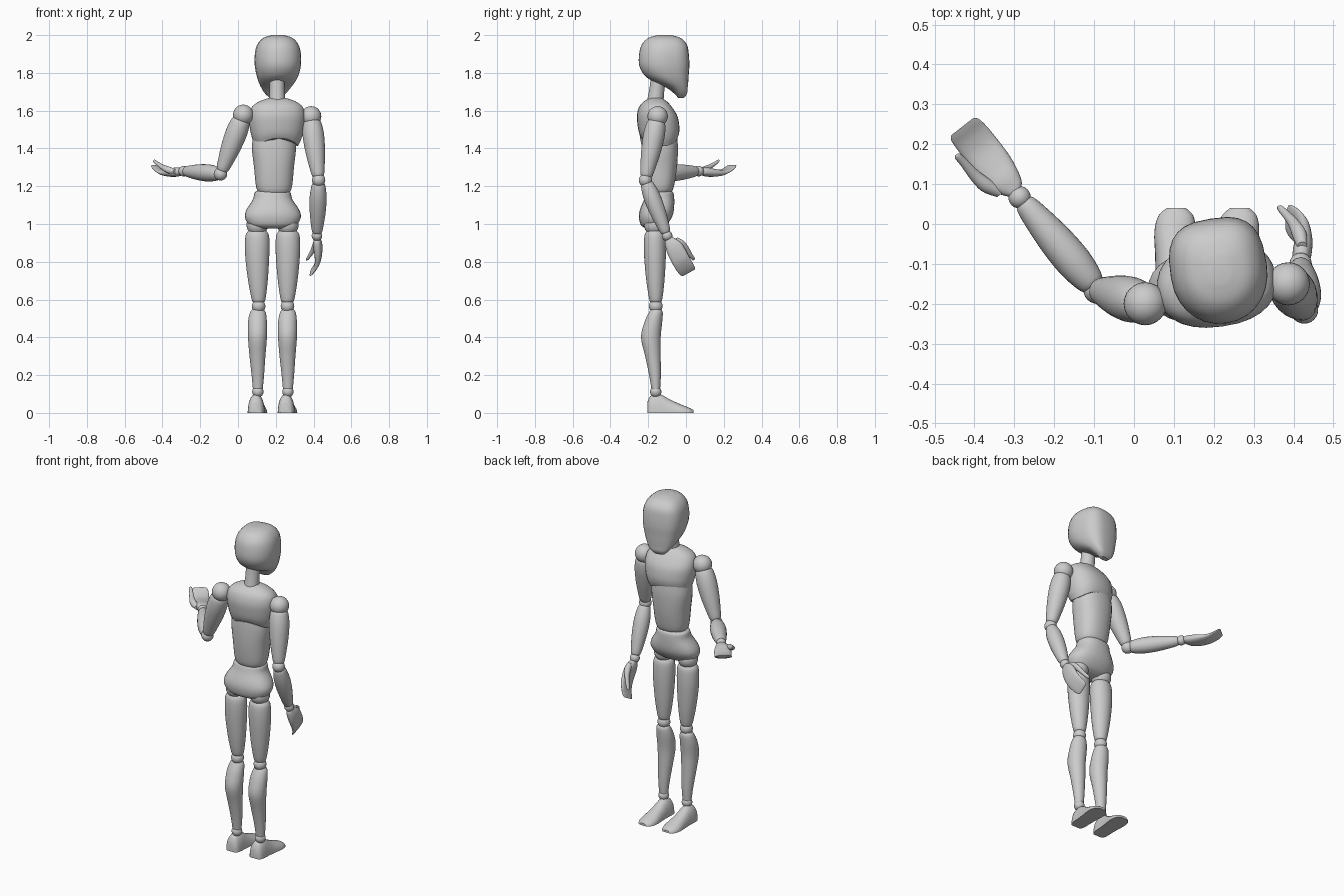
import bpy, bmesh, math
from mathutils import Matrix, Vector

SEG = 28


def catmull(a, b, c, d, t):
    return [0.5 * (2*q + (r - p)*t + (2*p - 5*q + 4*r - s)*t*t + (3*q - p - 3*r + s)*t**3)
            for p, q, r, s in zip(a, b, c, d)]


def loft(name, secs, mat=Matrix(), p=2.0, front_p=None, arch=0.0, floor=False):
    """Skin smooth rings; each section is (z, cx, cy, rx, ry)."""
    ext = [secs[0]] + list(secs) + [secs[-1]]
    rows = []
    for i in range(len(secs) - 1):
        rows += [catmull(*ext[i:i + 4], k / 4) for k in range(4)]
    rows.append(list(secs[-1]))
    bm = bmesh.new()
    rings = []
    for j, (z, cx, cy, rx, ry) in enumerate(rows):
        ring = []
        lift = arch * max(0, 1 - 2 * j / len(rows))
        for k in range(SEG):
            a = 2 * math.pi * k / SEG
            c, s = math.cos(a), math.sin(a)
            e = 2 / (front_p if front_p and s > 0 else p)
            x = math.copysign(abs(c) ** e, c)
            y = cy + ry * math.copysign(abs(s) ** e, s)
            if floor:
                y = max(y, 0)
            ring.append(bm.verts.new(mat @ Vector((cx + rx * x, y, z + lift * (1 - c * c)))))
        rings.append(ring)
    for r0, r1 in zip(rings, rings[1:]):
        for k in range(SEG):
            n = (k + 1) % SEG
            bm.faces.new((r0[k], r0[n], r1[n], r1[k]))
    bm.faces.new(rings[0])
    bm.faces.new(rings[-1])
    bmesh.ops.recalc_face_normals(bm, faces=bm.faces)
    me = bpy.data.meshes.new(name)
    bm.to_mesh(me)
    bm.free()
    ob = bpy.data.objects.new(name, me)
    bpy.context.collection.objects.link(ob)
    smooth(ob)
    return ob


def smooth(ob):
    bpy.ops.object.select_all(action='DESELECT')
    ob.select_set(True)
    bpy.context.view_layer.objects.active = ob
    bpy.ops.object.shade_smooth_by_angle(angle=math.radians(45))


def ball(name, loc, r):
    bpy.ops.mesh.primitive_uv_sphere_add(segments=24, ring_count=14, radius=r, location=loc)
    ob = bpy.context.object
    ob.name = name
    smooth(ob)


def limb(name, p0, p1, prof):
    """Round limb from p0 to p1; prof is (fraction, radius)."""
    p0, p1 = Vector(p0), Vector(p1)
    d = p1 - p0
    m = Matrix.Translation(p0) @ d.to_track_quat('Z', 'Y').to_matrix().to_4x4()
    loft(name, [(f * d.length, 0, 0, r, r) for f, r in prof], m)


def yaw(deg, x, y):
    return Matrix.Translation((x, y, 0)) @ Matrix.Rotation(math.radians(deg), 4, 'Z')


# Head: (z, half width, back y, front y), flattened face
head = [(1.668, .03, -.04, -.01), (1.69, .055, -.06, .004), (1.72, .077, -.10, .007),
        (1.755, .097, -.175, .01), (1.79, .11, -.222, .012), (1.84, .12, -.248, .015),
        (1.9, .12, -.248, .012), (1.95, .107, -.234, .002), (1.985, .076, -.2, -.03),
        (2.0, .03, -.15, -.08)]
loft("head", [(z, 0, (b + f) / 2 + .12, w, (f - b) / 2) for z, w, b, f in head],
     yaw(9, .213, -.12), p=2.1, front_p=2.9)
limb("neck", (.207, -.165, 1.63), (.207, -.145, 1.78), [(0, .045), (.5, .04), (1, .04)])

# Torso
loft("chest", [(1.412, 0, .01, .112, .092), (1.45, 0, .008, .13, .103), (1.5, 0, .005, .143, .108),
               (1.57, 0, -.003, .15, .105), (1.62, 0, -.012, .135, .084),
               (1.65, 0, -.012, .095, .058), (1.667, 0, -.01, .045, .03)],
     yaw(8, .207, -.15), p=2.3, arch=.042)
loft("abdomen", [(1.147, 0, .0, .055, .045), (1.165, 0, .0, .08, .063), (1.2, 0, .002, .096, .077),
                 (1.3, 0, .005, .106, .09), (1.4, 0, .007, .117, .093), (1.47, 0, .007, .11, .088)],
     yaw(5, .191, -.143), p=2.3)
loft("hips", [(.977, 0, -.02, .085, .04), (.995, 0, -.017, .125, .068), (1.035, 0, -.008, .148, .087),
              (1.075, 0, .0, .14, .09), (1.13, 0, .012, .105, .08), (1.165, 0, .016, .096, .072),
              (1.175, 0, .016, .08, .06)],
     yaw(3, .184, -.154), p=2.3)

# Legs: side name, hip x, knee x, ankle x
for side, hx, kx, ax in (("left", .102, .109, .105), ("right", .264, .262, .264)):
    ball(side + "_hip_joint", (hx, -.165, .995), .057)
    loft(side + "_thigh", [(.585, kx, -.16, .025, .024), (.6, kx, -.16, .036, .034),
                           (.7, (hx + kx) / 2, -.162, .052, .048), (.82, hx, -.164, .063, .057),
                           (.9, hx, -.165, .065, .058), (.945, hx, -.165, .06, .053),
                           (.965, hx, -.165, .045, .04)])
    ball(side + "_knee", (kx, -.16, .565), .036)
    loft(side + "_shin", [(.125, ax, -.16, .026, .023), (.2, ax, -.164, .033, .031),
                          (.3, ax - .002, -.175, .042, .041), (.4, ax - .002, -.186, .05, .052),
                          (.48, ax - .002, -.173, .05, .047), (.53, ax, -.16, .042, .037),
                          (.548, ax, -.158, .03, .026)])
    ball(side + "_ankle", (ax, -.16, .112), .03)
    fx = ax - .005
    foot = [(-.205, .028, .055), (-.19, .04, .088), (-.16, .044, .1), (-.13, .044, .096),
            (-.08, .047, .068), (-.02, .052, .042), (.02, .044, .026), (.04, .024, .014)]
    to_y = Matrix(((1, 0, 0, 0), (0, 0, 1, 0), (0, 1, 0, 0), (0, 0, 0, 1)))
    loft(side + "_foot", [(y, fx + (y + .08) * .05, 0, w, h) for y, w, h in foot], to_y, p=2.2, floor=True)

# Arms: shoulder, elbow, wrist, finger direction, palm normal, thumb side sign
arms = (("left", (.028, -.2, 1.578), (-.092, -.165, 1.265), (-.287, .067, 1.28),
         (-.617, .787, 0), (0, 0, 1), -1),
        ("right", (.387, -.15, 1.57), (.427, -.215, 1.232), (.418, -.1, .938),
         (-.02, .48, -.876), (-1, .1, 0), 1))
for side, sh, el, wr, d, n, sgn in arms:
    ball(side + "_shoulder", sh, .054)
    limb(side + "_upper_arm", sh, el,
         [(.06, .035), (.12, .05), (.3, .057), (.55, .052), (.8, .04), (.92, .032), (.96, .022)])
    ball(side + "_elbow", el, .035)
    limb(side + "_forearm", el, wr,
         [(.04, .025), (.1, .036), (.3, .045), (.55, .043), (.8, .034), (.92, .027), (.95, .02)])
    ball(side + "_wrist", wr, .028)
    # Cupped hand and thumb in a local frame (thumb side, palm normal, fingers)
    d = Vector(d).normalized()
    n = Vector(n)
    n = (n - d * n.dot(d)).normalized()
    t = d.cross(n) * sgn
    m = Matrix.Translation(wr) @ Matrix((t, n, d)).transposed().to_4x4()
    loft(side + "_hand", [(.016, 0, 0, .018, .016), (.03, 0, -.002, .03, .02), (.06, .004, -.005, .043, .024),
                          (.1, .003, -.009, .048, .021), (.15, .002, -.008, .048, .015),
                          (.19, .002, .005, .047, .01), (.217, .003, .021, .044, .007),
                          (.228, .004, .029, .036, .004)], m, p=2.4)
    loft(side + "_thumb", [(.035, .03, -.002, .014, .012), (.07, .046, .006, .019, .018),
                           (.11, .054, .02, .015, .014), (.15, .056, .038, .011, .011),
                           (.175, .058, .052, .009, .008), (.182, .058, .056, .004, .004)], m)
